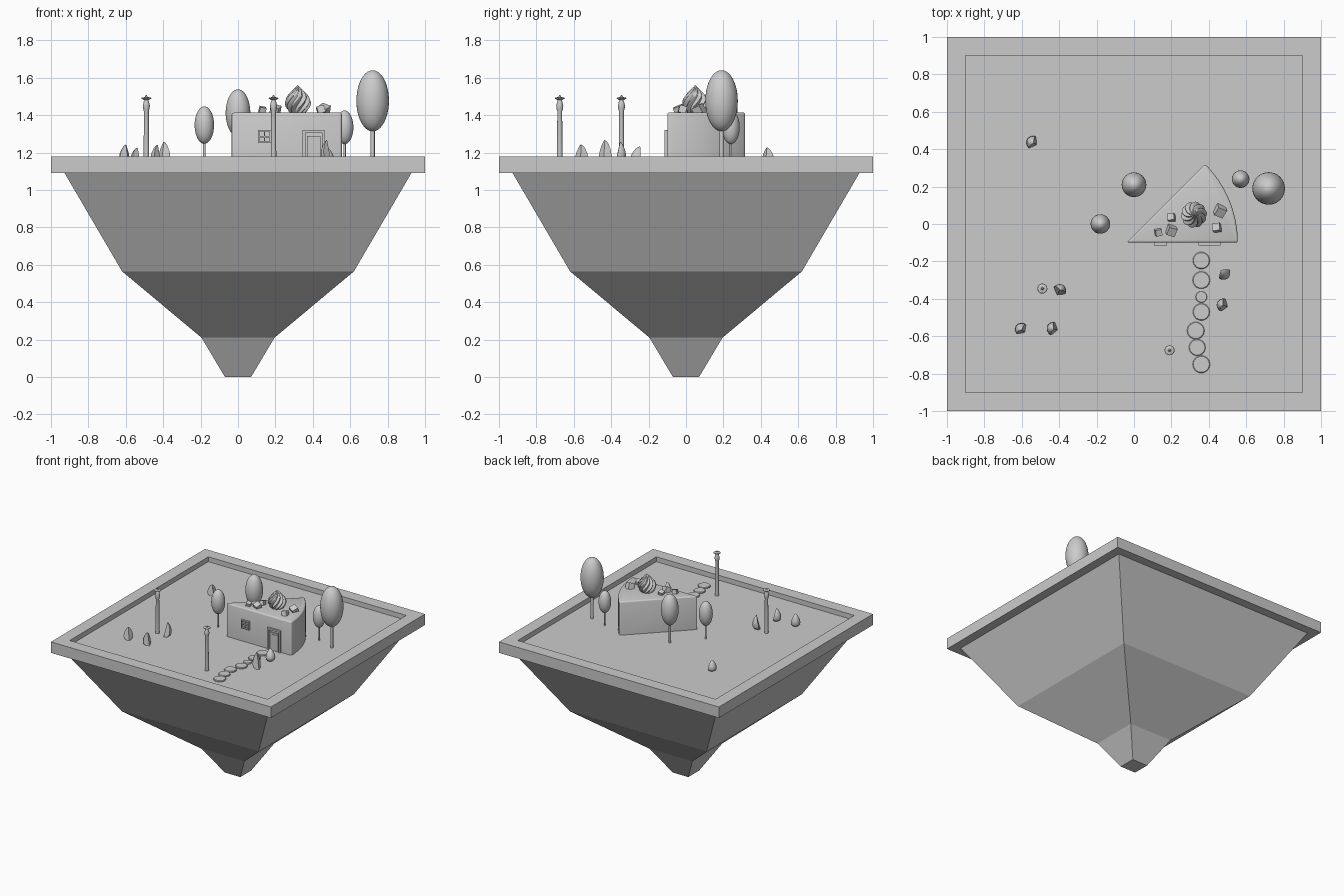
import bpy, bmesh, math
from mathutils import Matrix, Vector, Euler

if "Cube" in bpy.data.objects:
    bpy.data.objects.remove(bpy.data.objects["Cube"])

GREY = bpy.data.materials.new("plain_grey")
GREY.diffuse_color = (0.6, 0.6, 0.6, 1)
GREY.use_nodes = True
GREY.node_tree.nodes["Principled BSDF"].inputs["Base Color"].default_value = GREY.diffuse_color
FLOOR = 1.14          # sunken ground level
ROOF = 1.415          # top of the slice house


def finish(name, bm, loc=(0, 0, 0), rot=(0, 0, 0), smooth=None):
    bmesh.ops.recalc_face_normals(bm, faces=bm.faces[:])
    me = bpy.data.meshes.new(name)
    bm.to_mesh(me)
    bm.free()
    me.materials.append(GREY)
    ob = bpy.data.objects.new(name, me)
    ob.location, ob.rotation_euler = loc, rot
    bpy.context.collection.objects.link(ob)
    if smooth:
        bpy.ops.object.select_all(action='DESELECT')
        ob.select_set(True)
        bpy.context.view_layer.objects.active = ob
        bpy.ops.object.shade_smooth_by_angle(angle=math.radians(smooth))
    return ob


def rings(name, profile, n, loc=(0, 0, 0), start=0.0, lobes=0, depth=0.0, twist=0.0, smooth=None):
    """Stack rings of (radius, z); optional lobes and twist."""
    bm = bmesh.new()
    prev = None
    for k, (r, z) in enumerate(profile):
        cur = []
        for i in range(n):
            a = 2 * math.pi * i / n
            rr = r * (1 + depth * math.cos(lobes * a))
            t = a + start + twist * k / len(profile)
            cur.append(bm.verts.new((rr * math.cos(t), rr * math.sin(t), z)))
        if prev:
            for i in range(n):
                j = (i + 1) % n
                bm.faces.new((prev[i], prev[j], cur[j], cur[i]))
        else:
            bm.faces.new(cur[::-1])
        prev = cur
    bm.faces.new(prev)
    return finish(name, bm, loc, smooth=smooth)


def square(name, profile):
    return rings(name, [(h * math.sqrt(2), z) for h, z in profile], 4, start=math.pi / 4)


def box(name, lo, hi, rot=(0, 0, 0)):
    lo, hi = Vector(lo), Vector(hi)
    bm = bmesh.new()
    bmesh.ops.create_cube(bm, size=1, matrix=Matrix.Diagonal((*(hi - lo), 1)))
    return finish(name, bm, (lo + hi) / 2, rot)


# floating island: stepped rock and shallow tray
square("island_rock", [(0.07, 0), (0.195, 0.21), (0.62, 0.565), (0.93, 1.095)])
square("island_tray", [(1, 1.09), (1, 1.18), (0.9, 1.18), (0.9, FLOOR)])

# wedge-shaped house
TIP, RAD = Vector((-0.04, -0.10)), 0.595
plan = [TIP] + [TIP + RAD * Vector((math.cos(a), math.sin(a)))
                for a in [math.radians(45 * i / 16) for i in range(17)]]
bm = bmesh.new()
base = bm.faces.new([bm.verts.new((p.x, p.y, FLOOR)) for p in plan])
top = bmesh.ops.extrude_face_region(bm, geom=[base])
bmesh.ops.translate(bm, vec=(0, 0, ROOF - FLOOR),
                    verts=[v for v in top["geom"] if isinstance(v, bmesh.types.BMVert)])
bmesh.ops.recalc_face_normals(bm, faces=bm.faces[:])
sharp = [e for e in bm.edges if max(v.co.z for v in e.verts) > ROOF - 0.01
         and e.calc_face_angle(0) > 0.5]
bmesh.ops.bevel(bm, geom=sharp, offset=0.012, segments=3, profile=0.5, affect='EDGES')
finish("slice_house", bm, smooth=35)


def frame(name, x0, x1, z0, z1, bar, sill=True):
    y0, y1 = -0.115, -0.095
    box(name + "_left", (x0, y0, z0), (x0 + bar, y1, z1))
    box(name + "_right", (x1 - bar, y0, z0), (x1, y1, z1))
    box(name + "_head", (x0 + bar, y0, z1 - bar), (x1 - bar, y1, z1))
    if sill:
        box(name + "_sill", (x0 + bar, y0, z0), (x1 - bar, y1, z0 + bar))


# window with cross bars
frame("window_frame", 0.106, 0.177, 1.25, 1.32, 0.008)
box("window_bar_upright", (0.138, -0.111, 1.258), (0.145, -0.095, 1.312))
box("window_bar_cross", (0.114, -0.111, 1.2815), (0.138, -0.095, 1.2885))
box("window_bar_cross", (0.145, -0.111, 1.2815), (0.169, -0.095, 1.2885))

# door
frame("door_frame", 0.346, 0.462, FLOOR, 1.32, 0.014, False)
box("door_leaf", (0.368, -0.109, FLOOR), (0.440, -0.095, 1.288))
box("door_panel", (0.380, -0.113, FLOOR + 0.015), (0.428, -0.105, 1.275))

# twisted cream swirl on the roof
N = 24
swirl = [(0.062 * math.sin(math.pi * (0.18 + 0.815 * k / N)) ** 1.1, 1.405 + 0.155 * k / N)
         for k in range(N + 1)]
rings("cream_swirl", swirl, 80, (0.32, 0.05, 0), lobes=10, depth=0.13, twist=2.0, smooth=50)

# loose chunks on the roof: x, y, size, tilt, turn
for x, y, s, t, r in [(0.13, -0.045, 0.034, 0.25, 0.2), (0.20, -0.035, 0.046, 0.35, -0.3),
                      (0.20, 0.035, 0.036, -0.3, 0.1), (0.46, 0.07, 0.05, 0.4, -0.4),
                      (0.443, -0.02, 0.04, -0.3, 0.15)]:
    h = s / 2
    box("roof_chunk", (x - h, y - h, ROOF + 0.012 - h), (x + h, y + h, ROOF + 0.012 + h), (t, t * 0.8, r))

# trees: x, y, crown radius, crown bottom, crown top
for x, y, r, z0, z1 in [(0.72, 0.19, 0.087, 1.313, 1.64), (0, 0.21, 0.066, 1.285, 1.538),
                        (-0.18, 0, 0.052, 1.247, 1.447), (0.57, 0.24, 0.047, 1.245, 1.425)]:
    bm = bmesh.new()
    bmesh.ops.create_uvsphere(bm, u_segments=32, v_segments=20, radius=1,
                              matrix=Matrix.Diagonal((r, r, (z1 - z0) / 2, 1)))
    finish("tree_crown", bm, (x, y, (z0 + z1) / 2), smooth=60)
    rings("tree_trunk", [(r * 0.13, FLOOR), (r * 0.13, z0 + 0.02)], 12, (x, y, 0), smooth=40)

# lamp posts
lamp = [(0.015, FLOOR), (0.013, 1.42), (0.017, 1.435), (0.019, 1.45), (0.014, 1.472),
        (0.011, 1.48), (0.027, 1.489), (0.025, 1.493), (0.008, 1.497), (0.003, 1.507)]
for x, y in [(-0.49, -0.345), (0.19, -0.675)]:
    rings("lamp_post", lamp, 16, (x, y, 0), smooth=35)

# stepping stones
for x, y, r in [(0.36, -0.195, 0.046), (0.36, -0.3, 0.047), (0.36, -0.39, 0.031),
                (0.36, -0.47, 0.046), (0.33, -0.57, 0.047), (0.338, -0.66, 0.045),
                (0.36, -0.75, 0.047)]:
    rings("stepping_stone", [(r, FLOOR), (r, FLOOR + 0.006), (r * 0.92, FLOOR + 0.01)], 14, (x, y, 0))


def fruit_slice(x, y, height, turn, tilt):
    """Wedge of a pointed fruit: curved back, two flat cuts meeting in a ridge."""
    prof = [(0.62, 0.06), (0.92, 0.2), (1, 0.35), (0.85, 0.6), (0.5, 0.85), (0.2, 0.97)]
    arc, n = math.radians(130), 10
    bm = bmesh.new()
    lo, hi = bm.verts.new((0, 0, 0)), bm.verts.new((0, 0, height))
    rows = [[bm.verts.new((0.052 * r * math.cos(a), 0.04 * r * math.sin(a), height * z))
             for a in [arc * (i / n - 0.5) for i in range(n + 1)]] for r, z in prof]
    for i in range(n):
        bm.faces.new((lo, rows[0][i + 1], rows[0][i]))
        bm.faces.new((hi, rows[-1][i], rows[-1][i + 1]))
        for a, b in zip(rows, rows[1:]):
            bm.faces.new((a[i], a[i + 1], b[i + 1], b[i]))
    for c in (0, n):
        bm.faces.new([lo] + [r[c] for r in rows] + [hi])
    bmesh.ops.translate(bm, vec=(-0.022, 0, 0), verts=bm.verts[:])
    rot = (Matrix.Rotation(turn, 3, 'Z') @ Matrix.Rotation(tilt, 3, 'Y')).to_euler()
    finish("fruit_slice", bm, (x, y, FLOOR - 0.005), rot, smooth=40)


for x, y, h, deg, tilt in [(-0.60, -0.565, 0.105, 135, 0.2), (-0.43, -0.56, 0.105, 165, 0.2),
                           (-0.40, -0.36, 0.12, 60, 0.25), (-0.54, 0.435, 0.09, 150, 0.2),
                           (0.485, -0.27, 0.10, -50, -0.1), (0.48, -0.435, 0.13, 160, 0.2)]:
    fruit_slice(x, y, h, math.radians(deg), tilt)
